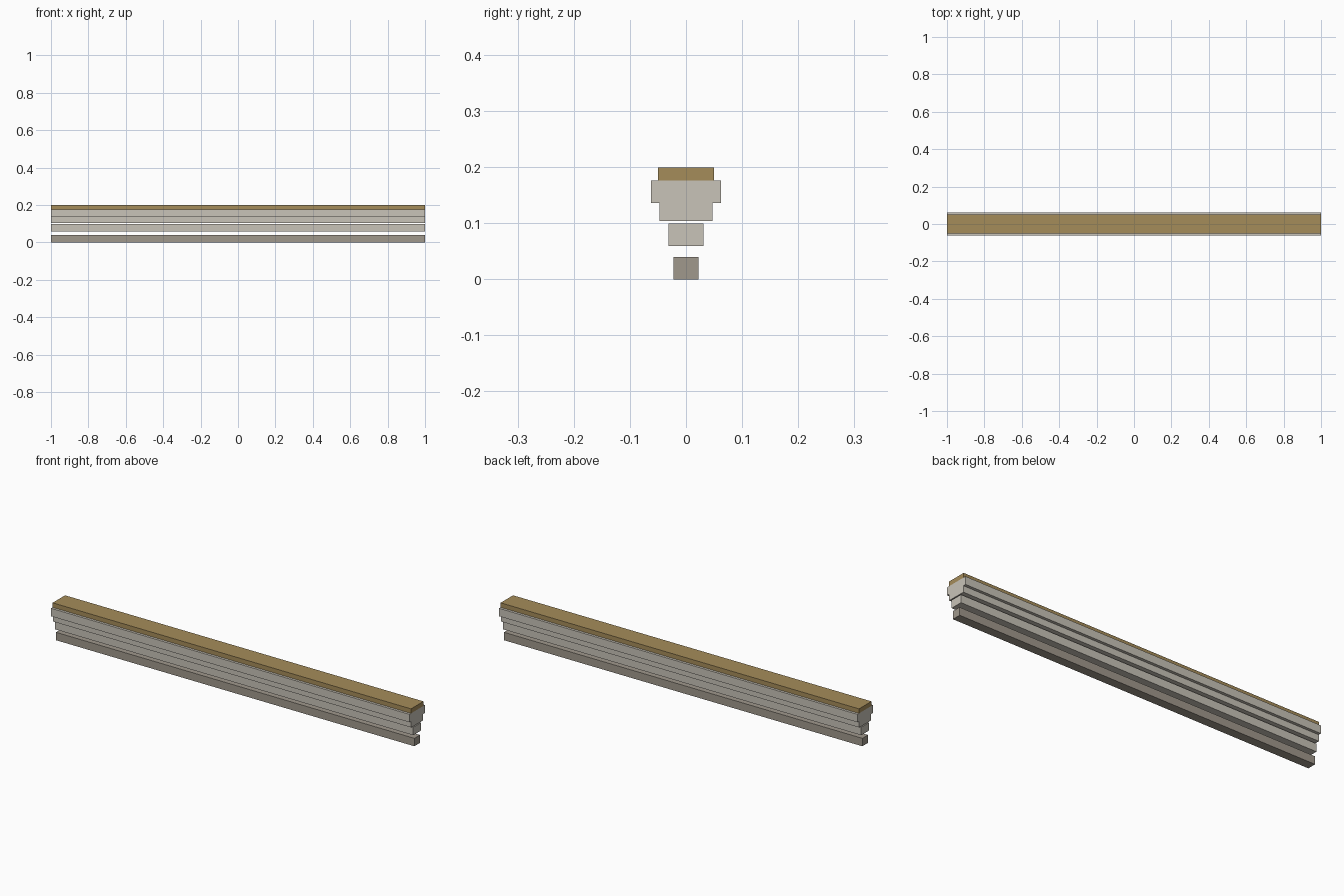
import bpy

if "Cube" in bpy.data.objects:
    bpy.data.objects.remove(bpy.data.objects["Cube"])


def material(name, rgb):
    m = bpy.data.materials.new(name)
    m.diffuse_color = (*rgb, 1)
    m.use_nodes = True
    m.node_tree.nodes["Principled BSDF"].inputs["Base Color"].default_value = m.diffuse_color
    return m


def bar(name, width, z0, z1, mat):
    """Full-length rectangular bar centred on y = 0."""
    bpy.ops.mesh.primitive_cube_add(size=1, location=(0, 0, (z0 + z1) / 2))
    ob = bpy.context.object
    ob.name = name
    ob.scale = (2, width, z1 - z0)
    bpy.ops.object.transform_apply(location=False, rotation=False, scale=True)
    ob.data.materials.append(mat)
    return ob


gold = material("tan_gold", (0.376, 0.262, 0.102))
light = material("light_stone", (0.578, 0.546, 0.479))
dark = material("dark_stone", (0.352, 0.314, 0.262))

# Stacked trim, from bottom to top
bar("bottom_rail", 0.045, 0.0, 0.04, dark)
bar("lower_moulding", 0.063, 0.059, 0.099, light)
bar("middle_moulding", 0.095, 0.104, 0.136, light)
bar("upper_moulding", 0.124, 0.136, 0.176, light)
bar("top_cap", 0.099, 0.176, 0.199, gold)
